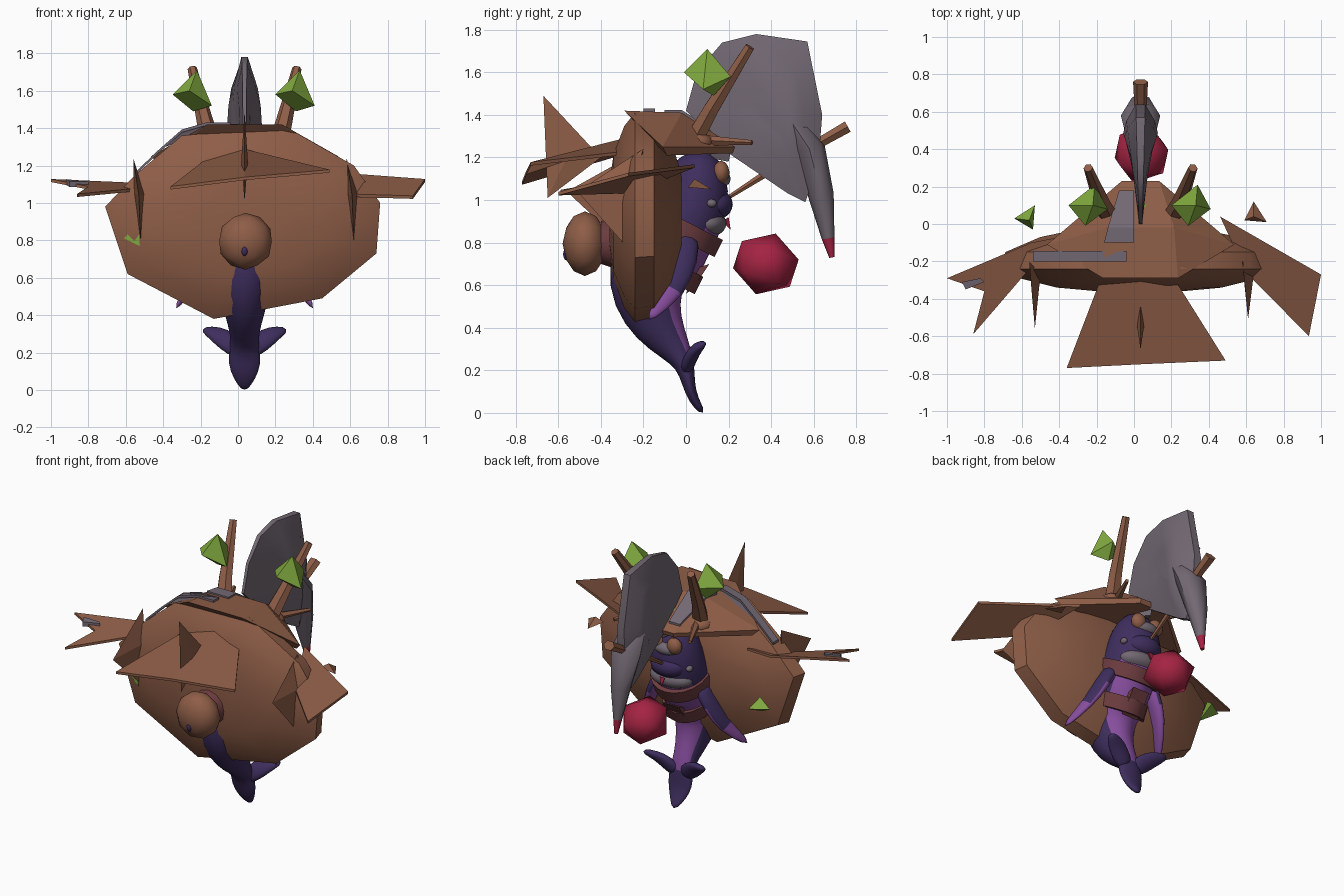
import bpy, bmesh, math
from mathutils import Vector

old = bpy.data.objects.get("Cube")
if old:
    bpy.data.objects.remove(old, do_unlink=True)


def material(name, rgb):
    m = bpy.data.materials.new(name)
    m.use_nodes = True
    m.diffuse_color = (*rgb, 1)
    m.node_tree.nodes["Principled BSDF"].inputs["Base Color"].default_value = (*rgb, 1)
    return m


BROWN = material("wood brown", (0.27, 0.11, 0.063))
DARK = material("dark purple", (0.048, 0.027, 0.11))
VIOLET = material("belly violet", (0.24, 0.075, 0.34))
GREY = material("stone grey", (0.17, 0.14, 0.17))
GREEN = material("leaf green", (0.22, 0.4, 0.05))
RED = material("berry red", (0.37, 0.017, 0.055))
STRAP = material("strap leather", (0.15, 0.045, 0.05))
CX = 0.035  # centre line of the creature


def finish(name, bm, mats, smooth=40, rule=None):
    bmesh.ops.recalc_face_normals(bm, faces=bm.faces)
    me = bpy.data.meshes.new(name)
    bm.to_mesh(me)
    bm.free()
    ob = bpy.data.objects.new(name, me)
    bpy.context.collection.objects.link(ob)
    for m in mats:
        me.materials.append(m)
    if rule:
        for p in me.polygons:
            p.material_index = rule(p)
    if smooth:
        bpy.ops.object.select_all(action='DESELECT')
        ob.select_set(True)
        bpy.context.view_layer.objects.active = ob
        bpy.ops.object.shade_smooth_by_angle(angle=math.radians(smooth))
    return ob


def loft(name, rings, mats, smooth=40, rule=None):
    bm = bmesh.new()
    loops = [[bm.verts.new(p) for p in r] for r in rings]
    for a, b in zip(loops, loops[1:]):
        for i in range(len(a)):
            j = (i + 1) % len(a)
            bm.faces.new((a[i], a[j], b[j], b[i]))
    bm.faces.new(loops[0])
    bm.faces.new(loops[-1])
    return finish(name, bm, mats, smooth, rule)


def hull(name, pts, mat, smooth=0):
    bm = bmesh.new()
    for p in pts:
        bm.verts.new(p)
    bmesh.ops.convex_hull(bm, input=bm.verts)
    return finish(name, bm, [mat], smooth)


def ball(name, loc, size, mat, sub=1, smooth=0):
    bm = bmesh.new()
    bmesh.ops.create_icosphere(bm, subdivisions=sub, radius=1)
    for v in bm.verts:
        v.co = Vector(c * s for c, s in zip(v.co, size))
    ob = finish(name, bm, [mat], smooth)
    ob.location = loc
    return ob


def tube(name, pts, mats, sides=8, smooth=50, rule=None):
    """Sweep through (x, y, z, width, depth) rings, width along x."""
    rings = []
    for i, p in enumerate(pts):
        a, b = pts[max(i - 1, 0)], pts[min(i + 1, len(pts) - 1)]
        t = (Vector(b[:3]) - Vector(a[:3])).normalized()
        side = Vector((1, 0, 0))
        side = (side - t * side.dot(t)).normalized()
        up = t.cross(side)
        rings.append([Vector(p[:3]) + side * p[3] * math.cos(k * math.tau / sides)
                      + up * p[4] * math.sin(k * math.tau / sides) for k in range(sides)])
    return loft(name, rings, mats, smooth, rule)


def flesh(name, pts, mats, sides, rule=None):
    ob = tube(name, pts, mats, sides, 180, rule)
    ob.modifiers.new("soft", 'SUBSURF').levels = 1


def sheet(name, pts, mat, thick=(0, 0, 0.016)):
    t = Vector(thick) / 2
    return loft(name, [[Vector(p) - t for p in pts], [Vector(p) + t for p in pts]], [mat], 0)


# Great lens-shaped wooden shell
rim = [(-.71, .98), (-.55, 1.15), (-.3, 1.36), (.25, 1.41), (.62, 1.2),
       (.76, 1), (.74, .73), (.45, .49), (-.13, .38), (-.59, .62)]
mid = Vector((CX, 0.93))
layers = [(-.36, .3), (-.34, .6), (-.29, .87), (-.24, 1), (-.15, .97), (-.07, .72), (-.02, .4)]
loft("shell", [[(mid.x + (x - mid.x) * s, y, mid.y + (z - mid.y) * s) for x, z in rim]
               for y, s in layers], [BROWN], 45)

# Wooden hood over the head, with grey markings
hull("hood", [(CX + s * x, y, z) for s in (-1, 1) for x, y, z in
              ((.2, -.29, 1.42), (.18, -.02, 1.41), (.5, -.11, 1.25), (.46, -.09, 1.21),
               (.1, .23, 1.25), (.1, .22, 1.22))], BROWN)
stripe = [(-.54, 1.165), (-.42, 1.28), (-.3, 1.385), (-.17, 1.422), (-.04, 1.422)]
sheet("grey_stripe", [(x, -.2, z) for x, z in stripe] + [(x, -.145, z) for x, z in stripe[::-1]], GREY)
for name, pts in (("hood_patch_top", [(-.16, -.1), (0, -.1), (0, -.02), (-.14, -.02)]),
                  ("hood_patch_slope", [(-.14, -.02), (0, -.02), (0, .18), (-.08, .18)])):
    sheet(name, [(x, y, 1.415 - .64 * max(0, y + .02)) for x, y in pts], GREY)

# Tent-shaped front flap and its spike
ridge = (CX, -.3, 1.28)
for corner, inner, name in (((-.36, -.77, 1.08), (-.18, -.3, 1.22), "front_flap_right"),
                            ((.49, -.73, 1.17), (.22, -.3, 1.22), "front_flap_left")):
    sheet(name, [ridge, inner, corner, (CX, -.75, 1.13)], BROWN)
hull("front_spike", [(CX, -.67, 1.49), (CX, -.65, 1.01), (CX, -.4, 1.2), (CX - .018, -.55, 1.22),
                     (CX + .018, -.55, 1.22)], BROWN)

# Side wings and their spikes
sheet("left_wing", [(.46, .04, 1.16), (1, -.27, 1.12), (.935, -.6, 1.03), (.6, -.26, 1.04)], BROWN)
sheet("right_wing", [(-.4, -.07, 1.12), (-.55, -.1, 1.1), (-1, -.29, 1.12), (-.8, -.36, 1.08),
                     (-.86, -.59, 1.04), (-.55, -.23, 1.07)], BROWN)
sheet("wing_patch", [(-.92, -.31, 1.112), (-.82, -.29, 1.1), (-.8, -.31, 1.1), (-.9, -.35, 1.1)],
      GREY, (0, 0, .03))
for x, tip, name in ((-.53, -.56, "right_spike"), (.61, -.51, "left_spike")):
    hull(name, [(x - .03, -.2, 1.24), (x, tip, 1.04), (x + .01, -.27, .77),
                (x - .025, -.27, 1.05), (x + .03, -.27, 1.05)], BROWN)

# Antler posts with leaves
for s, name in ((-1, "right"), (1, "left")):
    x = CX + s * .16
    tube(name + "_post", [(x, .02, 1.25, .06, .05), (x + s * .05, .12, 1.43, .045, .04),
                          (x + s * .12, .3, 1.72, .025, .025)], [BROWN], 6, 0)
    ball(name + "_knot", (x + s * .02, .05, 1.27), (.08, .08, .05), BROWN, 2, 60)
    lx = CX + s * .275
    hull(name + "_leaf", [(lx - .11, .1, 1.58), (lx + .1, .08, 1.52), (lx + .02, .1, 1.71),
                          (lx - .02, -.01, 1.6), (lx + .03, .21, 1.58), (lx, .13, 1.49)], GREEN)
    tube(name + "_branch", [(x + s * .02, .1, 1.28, .025, .025),
                            (x + s * .12, .31, 1.27, .012, .012)], [BROWN], 5, 0)
hull("front_small_leaf", [(-.61, -.27, .81), (-.525, -.3, .77), (-.53, -.3, .9), (-.55, -.2, .82)], GREEN)
hull("back_small_leaf", [(-.64, .03, .82), (-.54, -.03, .76), (-.53, .1, .82), (-.56, .02, .88)], GREEN)
hull("hood_leaf", [(-.02, .12, 1.29), (.1, .12, 1.29), (.04, .2, 1.24), (.04, .08, 1.37)], GREEN)
hull("splinter", [(.59, .02, 1.07), (.71, .01, 1.06), (.64, .12, 1.05), (.64, .04, 1.1)], BROWN)

# Whale-like body with a paler belly
spine = [(.03, 1.23, .05, .05), (.05, 1.18, .12, .12), (.05, 1.06, .165, .16),
         (.03, .95, .18, .17), (-.035, .86, .185, .185), (-.125, .76, .18, .225),
         (-.18, .64, .16, .2), (-.185, .53, .14, .165), (-.13, .4, .105, .12),
         (-.05, .3, .075, .075), (0, .22, .08, .045), (.01, .14, .09, .03),
         (.035, .06, .06, .024), (.08, .0, .015, .014)]


def belly(p):
    return 1 if .27 < p.center.z < .93 and p.normal.y > .4 and abs(p.normal.x) < .8 else 0


flesh("body", [(CX, *p) for p in spine], [DARK, VIOLET], 20, belly)

# Snout, jaw, mask, goggles and crest
ball("snout", (CX, .13, .98), (.12, .09, .075), DARK, 3, 60)
ball("jaw", (CX, .1, .89), (.15, .09, .065), GREY, 3, 60)
ball("mask", (CX, .15, 1.1), (.09, .06, .045), GREY, 3, 60)
hull("chin_gem", [(CX - .02, .2, .92), (CX + .02, .2, .92), (CX, .21, .86), (CX, .17, .9)], RED)
hull("crest", [(CX - .05, .1, 1.2), (CX + .05, .1, 1.2), (CX, .2, 1.18), (CX, .23, 1.31)], GREY)
for s, name in ((-1, "right"), (1, "left")):
    ball(name + "_goggle", (CX + s * .065, .165, 1.13), (.052, .04, .055), BROWN, 2, 60)
    ball(name + "_eye", (CX + s * .145, .12, .985), (.02, .025, .02), GREY, 2, 60)
    # Drooping flipper, dark above and violet towards the tip
    flesh(name + "_flipper", [(CX + s * .13, .0, .86, .05, .07), (CX + s * .21, -.01, .72, .04, .075),
                              (CX + s * .28, -.06, .58, .03, .065), (CX + s * .37, -.18, .43, .012, .015)],
          [DARK, VIOLET], 10, lambda p: int(p.center.z < .55 or p.normal.z < -.3))
    # Tail fluke
    flesh(name + "_fluke", [(CX + s * .02, 0, .2, .05, .035), (CX + s * .09, .02, .26, .065, .035),
                            (CX + s * .155, .05, .305, .055, .03), (CX + s * .225, .085, .325, .02, .015)],
          [DARK], 10)

# Leather straps wrapped round the body
n = Vector((0, .45, .89))
for i, (y, z, w, d) in enumerate(((-.02, .86, .195, .195), (-.14, .7, .18, .225))):
    tube("strap_%d" % (i + 1), [(CX, y + n.y * k, z + n.z * k, w, d) for k in (-.045, .045)], [STRAP], 20, 40)
hull("strap_buckle", [(CX + x, y, z) for x in (-.06, .06)
                      for y, z in ((.03, .58), (.11, .7), (.0, .56), (.05, .68))], STRAP)

# Barrel on the back
ball("barrel", (CX + .005, -.475, .795), (.148, .105, .152), BROWN, 2, 60)
ball("barrel_plug", (CX, -.56, .745), (.018, .018, .03), DARK, 2, 60)
tube("barrel_band", [(CX, -.4, .8, .1, .1), (CX, -.34, .8, .12, .12)], [STRAP], 12)

# Giant axe: lens-shaped blade, long fang and handle
blade = [(0, 1.42), (.05, 1.6), (.17, 1.74), (.33, 1.78), (.57, 1.745), (.64, 1.4),
         (.62, 1.15), (.56, .99), (.48, 1.03), (.2, 1.22)]


def blade_ring(off, s):
    return [(CX + off * (.3 + .85 * y), .42 + (y - .42) * s, 1.42 + (z - 1.42) * s) for y, z in blade]


loft("axe_blade", [blade_ring(o, s) for o, s in ((-.11, .3), (-.09, .6), (-.03, 1), (.03, 1),
                                               (.09, .6), (.11, .3))], [GREY], 40)
tube("axe_fang", [(CX, .36, 1.49, .03, .02), (CX, .5, 1.36, .085, .06), (CX, .58, 1.24, .105, .075),
                  (CX, .635, 1.02, .065, .06), (CX, .668, .82, .026, .03), (CX, .685, .73, .012, .012)],
     [GREY, RED], 8, 50, lambda p: int(p.center.z < .81))
tube("axe_handle", [(CX, .18, 1.0, .01, .01), (CX, .4, 1.14, .02, .02), (CX, .76, 1.345, .04, .032)],
     [BROWN], 6, 0)

# Large red berry
berry = ball("berry", (CX + .005, .375, .7), (.16, .165, .15), RED, 1, 45)
berry.rotation_euler.x = math.radians(-18)
